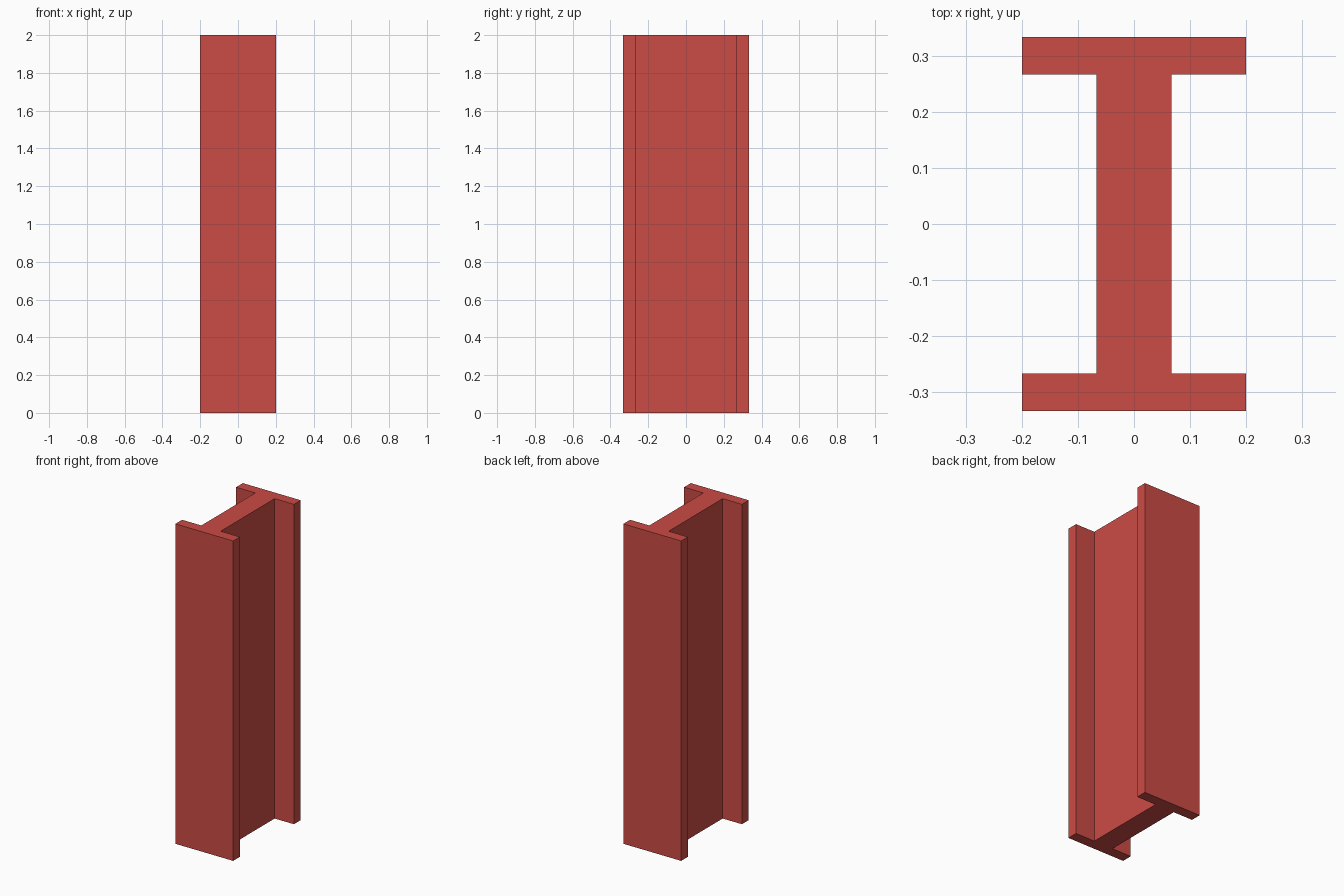
import bpy, bmesh

if "Cube" in bpy.data.objects:
    bpy.data.objects.remove(bpy.data.objects["Cube"])

HEIGHT = 2.0
FLANGE_X, WEB_X = 0.2, 0.0667      # half widths
OUTER_Y, INNER_Y = 0.3333, 0.2667  # flange outer and inner faces

# One quarter of the I profile, mirrored into a full outline
quarter = [(FLANGE_X, OUTER_Y), (FLANGE_X, INNER_Y), (WEB_X, INNER_Y)]
right = quarter + [(x, -y) for x, y in reversed(quarter)]
outline = right + [(-x, y) for x, y in reversed(right)]
outline.reverse()  # counter-clockwise seen from above

# Beam: profile face extruded upwards
bm = bmesh.new()
base = bm.faces.new([bm.verts.new((x, y, 0)) for x, y in outline])
top = bmesh.ops.extrude_face_region(bm, geom=[base], use_keep_orig=True)["geom"]
bmesh.ops.translate(bm, vec=(0, 0, HEIGHT),
                    verts=[g for g in top if isinstance(g, bmesh.types.BMVert)])
bmesh.ops.recalc_face_normals(bm, faces=bm.faces)
mesh = bpy.data.meshes.new("i_beam")
bm.to_mesh(mesh)
bm.free()
beam = bpy.data.objects.new("i_beam", mesh)
bpy.context.collection.objects.link(beam)

# Red paint
red = bpy.data.materials.new("red_paint")
red.diffuse_color = (0.6, 0.07, 0.06, 1)
red.use_nodes = True
red.node_tree.nodes["Principled BSDF"].inputs["Base Color"].default_value = red.diffuse_color
mesh.materials.append(red)
